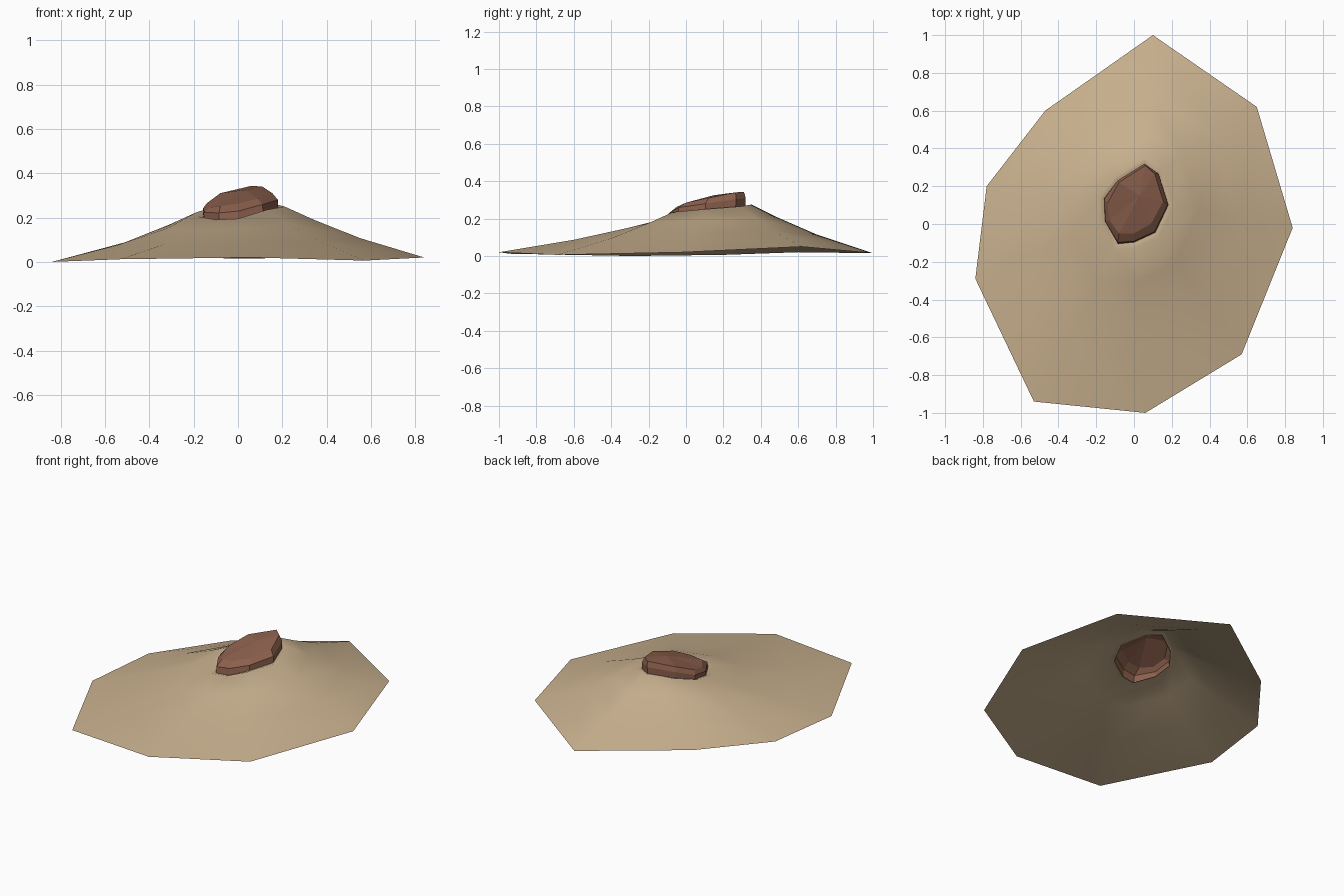
import bpy, bmesh
from mathutils import Vector

if "Cube" in bpy.data.objects:
    bpy.data.objects.remove(bpy.data.objects["Cube"])

def material(name, rgb):
    m = bpy.data.materials.new(name)
    m.diffuse_color = (*rgb, 1)
    m.use_nodes = True
    m.node_tree.nodes["Principled BSDF"].inputs["Base Color"].default_value = m.diffuse_color
    return m

def loft(name, rings, mat, smooth, cap=None):
    """Skin clockwise rings from the outside in, optionally closed by a centre point."""
    bm = bmesh.new()
    vs = [[bm.verts.new(p) for p in r] for r in rings]
    n = len(rings[0])
    for a, b in zip(vs, vs[1:]):
        for i in range(n):
            j = (i + 1) % n
            bm.faces.new((a[i], b[i], b[j], a[j]))
    if cap:
        c = bm.verts.new(cap)
        for i in range(n):
            bm.faces.new((vs[-1][i], c, vs[-1][(i + 1) % n]))
    for f in bm.faces:
        f.smooth = smooth
    me = bpy.data.meshes.new(name)
    bm.to_mesh(me)
    bm.free()
    me.materials.append(mat)
    ob = bpy.data.objects.new(name, me)
    bpy.context.collection.objects.link(ob)
    return ob

V = lambda pts: [Vector(p) for p in pts]
# mound foot, and lip of the hole around the rock
rim = V([(.10, 1.0, .015), (.65, .62, .05), (.84, -.02, .02), (.57, -.69, .006),
         (.06, -1.0, .02), (-.53, -.94, .012), (-.84, -.29, 0), (-.78, .20, .006), (-.47, .60, .02)])
lip = V([(.06, .35, .275), (.15, .29, .265), (.21, .10, .25), (.13, -.07, .235),
         (0, -.13, .195), (-.10, -.14, .19), (-.18, 0, .205), (-.185, .14, .225), (-.10, .25, .25)])
mid = Vector((.01, .11, .23))

def between(t, h):
    """Ring at fraction t from lip to rim, holding fraction h of the height."""
    out = []
    for a, b in zip(lip, rim):
        p = a.lerp(b, t)
        p.z = b.z + (a.z - b.z) * h
        out.append(p)
    return out

def inset(k, dz):
    return [Vector((mid.x + (p.x - mid.x) * k, mid.y + (p.y - mid.y) * k, p.z + dz)) for p in lip]

# sand mound: open underneath, with a turned-in lip
loft("sand_mound", [rim, between(.54, .38), between(.21, .74), lip, inset(.86, -.008)],
     material("sand", (.578, .434, .27)), True)

# rock: open shell with a slightly bulging side band and a sloping top
top = V([(.06, .31, .343), (.11, .265, .34), (.155, .12, .31), (.09, 0, .285),
         (0, -.05, .262), (-.08, -.05, .252), (-.13, .02, .245), (-.14, .11, .265), (-.08, .22, .31)])
base = inset(.86, -.015)
band = [b.lerp(t, .2) for b, t in zip(inset(.88, 0), top)]
for p, b, t in zip(band, base, top):
    p.z = b.z + (t.z - b.z) * .6
loft("rock", [base, band, top], material("red brown rock", (.262, .117, .074)), False, (.03, .15, .325))
